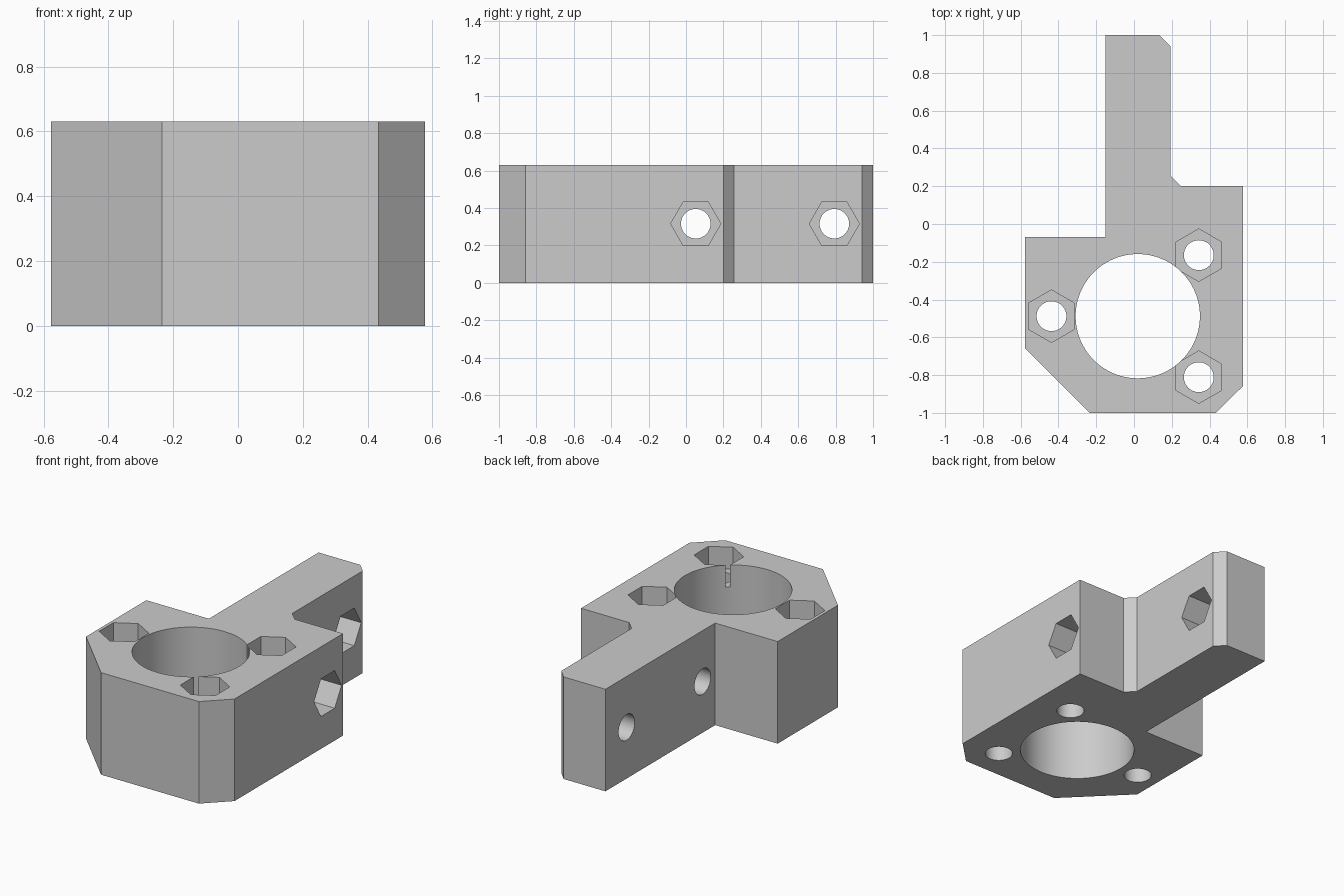
import bpy
import bmesh
from math import pi, radians
from mathutils import Matrix, Vector

cube = bpy.data.objects.get("Cube")
if cube:
    bpy.data.objects.remove(cube, do_unlink=True)

HEIGHT = 0.63

grey = bpy.data.materials.new("light grey plastic")
grey.use_nodes = True
grey.diffuse_color = (0.6, 0.6, 0.6, 1)
grey.node_tree.nodes["Principled BSDF"].inputs["Base Color"].default_value = (0.6, 0.6, 0.6, 1)


def add_object(name, bm):
    mesh = bpy.data.meshes.new(name)
    bm.to_mesh(mesh)
    bm.free()
    mesh.materials.append(grey)
    obj = bpy.data.objects.new(name, mesh)
    bpy.context.collection.objects.link(obj)
    return obj


def prism(name, start, end, radius, sides, turn=0.0):
    """Regular prism from start to end, turned about its own axis."""
    start, end = Vector(start), Vector(end)
    axis = end - start
    place = (Matrix.Translation((start + end) / 2)
             @ axis.to_track_quat('Z', 'Y').to_matrix().to_4x4()
             @ Matrix.Rotation(turn, 4, 'Z'))
    bm = bmesh.new()
    bmesh.ops.create_cone(bm, cap_ends=True, segments=sides, radius1=radius,
                          radius2=radius, depth=axis.length, matrix=place)
    obj = add_object(name, bm)
    obj.hide_render = True
    return obj


# Bracket body: extruded outline with arm and chamfered corners
outline = [(-0.15, 1), (-0.15, -0.07), (-0.577, -0.07), (-0.577, -0.658),
           (-0.235, -1), (0.433, -1), (0.577, -0.858), (0.577, 0.2),
           (0.248, 0.2), (0.192, 0.256), (0.192, 0.942), (0.135, 1)]
bm = bmesh.new()
base = bm.faces.new([bm.verts.new((x, y, 0)) for x, y in outline])
top = bmesh.ops.extrude_face_region(bm, geom=[base])["geom"]
bmesh.ops.translate(bm, vec=(0, 0, HEIGHT),
                    verts=[v for v in top if isinstance(v, bmesh.types.BMVert)])
bmesh.ops.recalc_face_normals(bm, faces=bm.faces)
body = add_object("mounting_bracket", bm)

# Large central bore
cutters = [prism("bore_cutter", (0.02, -0.488, -0.1), (0.02, -0.488, 0.8), 0.329, 96)]

# Vertical bolt holes with nut pockets in the top
for x, y in [(-0.437, -0.488), (0.343, -0.165), (0.343, -0.811)]:
    cutters.append(prism("bolt_hole_cutter", (x, y, -0.1), (x, y, 0.8), 0.079, 48))
    cutters.append(prism("nut_pocket_cutter", (x, y, HEIGHT - 0.135), (x, y, 0.8), 0.139, 6))

# Cross bolt holes through the arm, with deep nut pockets on the +x side
for y in (0.052, 0.793):
    cutters.append(prism("cross_hole_cutter", (-0.4, y, 0.316), (0.8, y, 0.316), 0.079, 48))
    cutters.append(prism("cross_pocket_cutter", (-0.01, y, 0.316), (0.8, y, 0.316), 0.134, 6))

# Nut pockets point along y: turn any prism whose first corner does not
for c in cutters:
    if "pocket" in c.name:
        reach = max(v.co.y for v in c.data.vertices) - min(v.co.y for v in c.data.vertices)
        if reach < 0.25:
            centre = sum((v.co for v in c.data.vertices), Vector()) / len(c.data.vertices)
            axis = 'X' if "cross" in c.name else 'Z'
            c.data.transform(Matrix.Translation(centre) @ Matrix.Rotation(pi / 6, 4, axis)
                             @ Matrix.Translation(-centre))

# Cut everything and bake the result
for c in cutters:
    mod = body.modifiers.new(c.name, 'BOOLEAN')
    mod.operation = 'DIFFERENCE'
    mod.solver = 'EXACT'
    mod.object = c
graph = bpy.context.evaluated_depsgraph_get()
graph.update()
result = bpy.data.meshes.new_from_object(body.evaluated_get(graph))
body.modifiers.clear()
body.data = result
for c in cutters:
    bpy.data.objects.remove(c, do_unlink=True)

# Smooth bores, sharp edges elsewhere
bpy.ops.object.select_all(action='DESELECT')
body.select_set(True)
bpy.context.view_layer.objects.active = body
bpy.ops.object.shade_smooth_by_angle(angle=radians(25))
